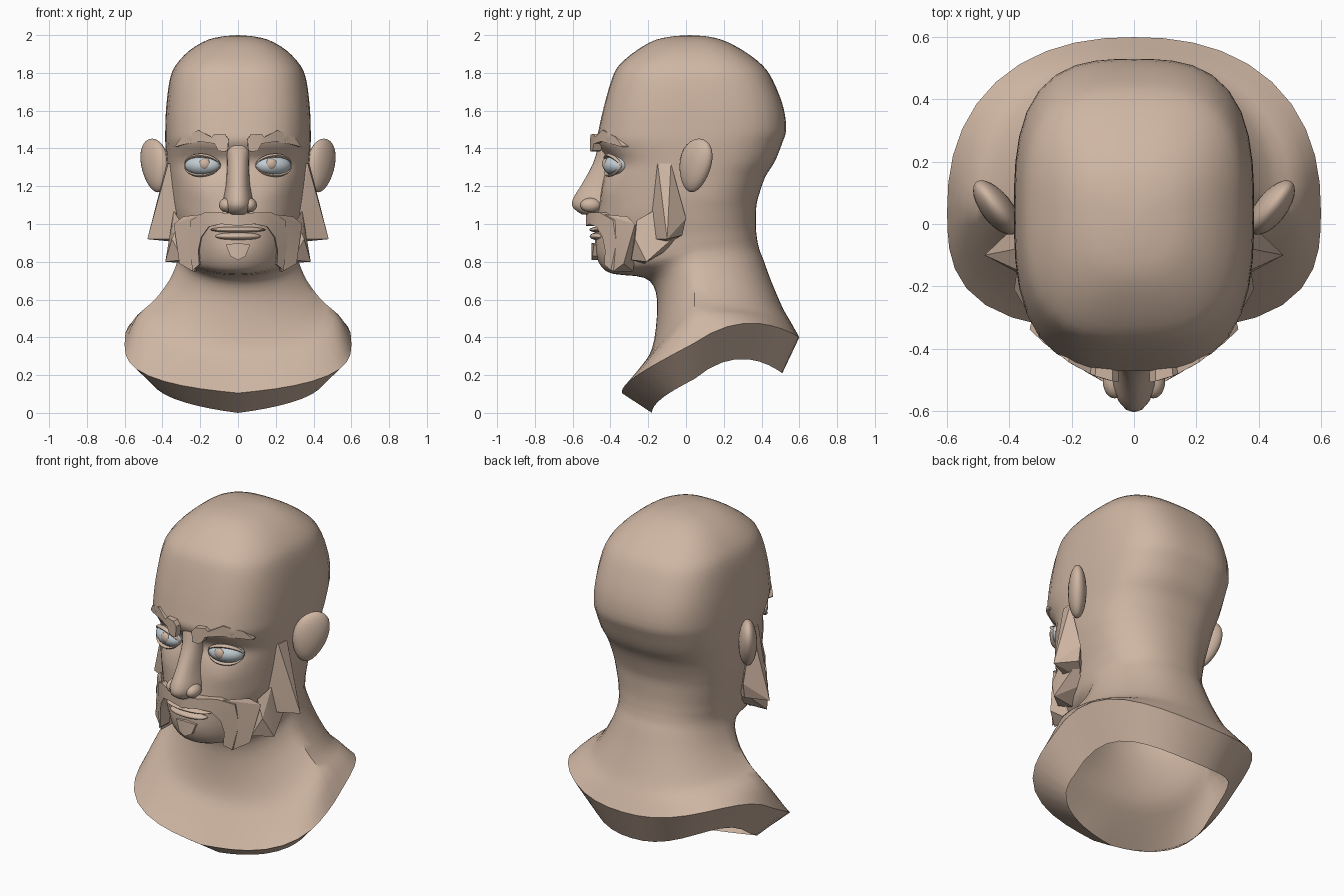
import bpy, bmesh, math
from mathutils import Matrix, Vector

if "Cube" in bpy.data.objects:
    bpy.data.objects.remove(bpy.data.objects["Cube"])


def material(name, colour):
    mat = bpy.data.materials.new(name)
    mat.use_nodes = True
    mat.diffuse_color = (*colour, 1)
    mat.node_tree.nodes["Principled BSDF"].inputs["Base Color"].default_value = (*colour, 1)
    return mat


SKIN = material("skin", (0.62, 0.465, 0.365))
EYE = material("eye_grey_blue", (0.55, 0.62, 0.66))


def finish(name, bm, mat=SKIN, mirror=False, angle=35):
    """Turn a bmesh into an object, with optional left/right mirroring."""
    bmesh.ops.recalc_face_normals(bm, faces=bm.faces[:])
    mesh = bpy.data.meshes.new(name)
    bm.to_mesh(mesh)
    bm.free()
    mesh.materials.append(mat)
    mesh.shade_smooth()
    mesh.set_sharp_from_angle(angle=math.radians(angle))
    obj = bpy.data.objects.new(name, mesh)
    bpy.context.scene.collection.objects.link(obj)
    if mirror:
        obj.modifiers.new("mirror", "MIRROR")
    return obj


def superellipse(angle, power):
    """Unit rounded-box outline; angle zero faces the front."""
    s, c = math.sin(angle), math.cos(angle)
    k = (abs(s) ** power + abs(c) ** power) ** (-1 / power)
    return s * k, c * k


def loft(bm, rings):
    loops = [[bm.verts.new(p) for p in ring] for ring in rings]
    n = len(loops[0])
    for a, b in zip(loops, loops[1:]):
        for i in range(n):
            j = (i + 1) % n
            bm.faces.new((a[i], a[j], b[j], b[i]))
    return loops


def ellipsoid(name, centre, radii, yaw=0, lean=0, taper=0, mat=SKIN, mirror=False):
    bm = bmesh.new()
    bmesh.ops.create_uvsphere(bm, u_segments=24, v_segments=14, radius=1)
    turn = Matrix.Rotation(math.radians(yaw), 3, "Z")
    for v in bm.verts:
        p = Vector(v.co[i] * radii[i] for i in range(3))
        p.y = p.y * (1 + taper * v.co.z) + lean * p.z
        v.co = turn @ p + Vector(centre)
    return finish(name, bm, mat, mirror, 80)


def strip(name, tops, bottoms, depth, thick, mirror=True):
    """Raised band between two x, z lines, wrapped round the face by a depth rule."""
    bm = bmesh.new()
    rings = []
    for (xt, zt), (xb, zb) in zip(tops, bottoms):
        rings.append([(xt, depth(xt), zt), (xb, depth(xb), zb),
                      (xb * .97, depth(xb) + thick, zb), (xt * .97, depth(xt) + thick, zt)])
    loops = loft(bm, rings)
    bm.faces.new(loops[0])
    bm.faces.new(loops[-1])
    return finish(name, bm, SKIN, mirror, 25)


def tuft(name, points):
    bm = bmesh.new()
    for p in points:
        bm.verts.new(p)
    hull = bmesh.ops.convex_hull(bm, input=bm.verts[:])
    loose = {v for v in hull["geom_interior"] if isinstance(v, bmesh.types.BMVert)}
    bmesh.ops.delete(bm, geom=list(loose), context="VERTS")
    return finish(name, bm, SKIN, True, 15)


# Head, neck and bust: rings of height at front, side, back; half width;
# front depth, back depth; squareness at the front
skull = [(1.995, .07, -.06, .1), (1.975, .16, -.16, .19), (1.92, .255, -.26, .3), (1.84, .33, -.355, .405),
         (1.76, .362, -.395, .46), (1.62, .38, -.435, .515), (1.5, .385, -.462, .53),
         (1.43, .385, -.47, .51), (1.33, .378, -.415, .47), (1.25, .372, -.435, .42),
         (1.15, .365, -.455, .385)]
rows = [(z, z, z, w, f, b, 2.3 + .7 * math.sin(math.pi * i / 10)) for i, (z, w, f, b) in enumerate(skull)]
rows += [(1.05, 1.08, 1.1, .352, -.47, .373, 2.3), (.95, 1.01, 1.04, .338, -.48, .37, 2.1),
         (.85, .95, .98, .325, -.48, .37, 2), (.77, .9, .93, .318, -.445, .375, 2),
         (.735, .87, .9, .314, -.38, .38, 2), (.715, .84, .86, .314, -.22, .39, 2),
         (.64, .79, .81, .325, -.16, .41, 2), (.5, .7, .7, .365, -.155, .45, 2),
         (.34, .6, .56, .44, -.18, .51, 2.3), (.24, .51, .48, .535, -.24, .555, 2.7),
         (.105, .37, .4, .6, -.34, .6, 3)]
inner_rim = (0, .18, .21, .45, -.18, .51, 2.6)
SEGMENTS = 40


def smooth_rows(rows, steps=3):
    out = []
    for i in range(len(rows) - 1):
        a, b = rows[max(i - 1, 0)], rows[i]
        c, d = rows[i + 1], rows[min(i + 2, len(rows) - 1)]
        for s in range(steps):
            t = s / steps
            out.append(tuple(
                q + t / 2 * (r - p + t * (2 * p - 5 * q + 4 * r - u + t * (3 * (q - r) + u - p)))
                for p, q, r, u in zip(a, b, c, d)))
    return out + [rows[-1]]


def blob(x, z, cx, cz, rx, rz):
    return math.exp(-((abs(x) - cx) / rx) ** 2 - ((z - cz) / rz) ** 2)


def body_ring(row):
    zf, zs, zb, w, yf, yb, power = row
    mid = .045
    flare = max(0, min(1, (.57 - zs) / .2))
    back_power = max(power, 2.3) if zs > .7 else 2.3
    ring = []
    for i in range(SEGMENTS):
        angle = math.tau * i / SEGMENTS
        s, c = superellipse(angle, power if math.cos(angle) > 0 else back_power)
        x, a = w * s, abs(c)
        y = mid + (yf - mid if c > 0 else yb - mid) * a
        z = zs + ((zf if c > 0 else zb) - zs) * a
        if c < 0:
            z += .36 * flare * a * (1 - a)
        else:
            z += .06 * flare * a * abs(s)
        if c > 0 and zs > 1:
            # Eye sockets and cheekbones
            y += .025 * blob(x, z, .17, 1.34, .09, .06)
            y -= .02 * blob(x, z, .2, 1.17, .09, .07)
        ring.append((x, y, z))
    return ring


bm = bmesh.new()
loops = loft(bm, [body_ring(r) for r in smooth_rows(rows) + [inner_rim]])
crown = bm.verts.new((0, .02, 2))
for i in range(SEGMENTS):
    bm.faces.new((crown, loops[0][i], loops[0][(i + 1) % SEGMENTS]))
finish("head_and_bust", bm, angle=40)

# Nose: height, half width, front depth
bm = bmesh.new()
profile = [(1.48, .07, -.445), (1.4, .065, -.468), (1.34, .058, -.485), (1.28, .06, -.512),
           (1.2, .066, -.558), (1.13, .08, -.6), (1.085, .08, -.598), (1.05, .055, -.55)]
nose = []
for z, w, front in smooth_rows(profile, 2):
    ring = [superellipse(math.tau * i / 20, 2.1) for i in range(20)]
    nose.append([(w * s, -.41 + (front + .41) * c, z) for s, c in ring])
ends = loft(bm, nose)
bm.faces.new(ends[0])
bm.faces.new(ends[-1])
finish("nose", bm, angle=60)
ellipsoid("nostril_wings", (.062, -.505, 1.1), (.038, .055, .038), mirror=True)

# Eyes with irises and lids
eye_centre = Vector((.185, -.37, 1.31))
ellipsoid("eyes", eye_centre, (.1, .065, .054), 20, mat=EYE, mirror=True)
ellipsoid("irises", eye_centre + Vector((-.008, -.055, .008)), (.03, .019, .03), 9, mirror=True)


def eyelid(name, height, thick):
    bm = bmesh.new()
    turn = Matrix.Rotation(math.radians(20), 3, "Z")
    rings = []
    for i in range(13):
        a = math.pi * i / 12
        r = thick * (.35 + .65 * math.sin(a))
        mid = Vector((.1 * math.cos(a), -.006 - .036 * math.sin(a), height * math.sin(a)))
        out = Vector((0, 0, math.copysign(1, height)))
        rings.append([eye_centre + turn @ (mid + r * (out * math.sin(b) + Vector((0, 1.6 * math.cos(b), 0))))
                      for b in (math.tau * k / 8 for k in range(8))])
    loft(bm, rings)
    finish(name, bm, mirror=True, angle=60)


eyelid("upper_lids", .053, .01)
eyelid("lower_lids", -.053, .008)

# Ears
ellipsoid("ears", (.44, .05, 1.31), (.05, .1, .142), -38, .17, .2, mirror=True)

# Eyebrows
strip("eyebrows",
      [(.05, 1.45), (.07, 1.474), (.125, 1.477), (.14, 1.46), (.21, 1.497), (.3, 1.46), (.335, 1.412)],
      [(.055, 1.387), (.08, 1.383), (.105, 1.388), (.125, 1.425), (.2, 1.437), (.29, 1.42), (.335, 1.407)],
      lambda x: -.512 + 1.55 * x * x, .045)

# Moustache, lips and chin patch
strip("moustache",
      [(0, 1.055), (.09, 1.06), (.18, 1.06), (.25, 1.02), (.265, .9), (.24, .755)],
      [(0, .99), (.09, 1), (.155, .985), (.195, .93), (.21, .86), (.205, .785)],
      lambda x: -.53 + 2.3 * x * x, .08)
ellipsoid("upper_lip", (0, -.455, .97), (.145, .057, .016))
ellipsoid("lower_lip", (0, -.455, .935), (.12, .055, .022))
strip("chin_patch", [(-.065, .89), (0, .9), (.065, .89)], [(-.04, .83), (0, .81), (.04, .83)],
      lambda x: -.5 + 3 * x * x, .05, mirror=False)

# Beard tufts and sideburns
tuft("sideburns", [(.37, -.15, 1.32), (.378, -.08, 1.32), (.3, -.16, 1.32), (.33, -.18, 1.05), (.375, -.055, 1.22),
                   (.375, 0, 1.03), (.36, -.16, .92), (.48, -.1, .92), (.37, -.02, .94), (.28, -.1, .9)])
tuft("jaw_tufts", [(.34, -.17, 1.07), (.31, -.26, 1.02), (.385, -.21, .8), (.29, -.29, .81),
                   (.28, -.1, .86), (.24, -.22, .79), (.36, -.04, .95), (.35, -.27, .92)])
tuft("chin_tufts", [(.2, -.43, 1.05), (.29, -.31, 1.04), (.34, -.27, 1), (.31, -.33, .79),
                    (.23, -.39, .745), (.22, -.28, .75), (.2, -.4, .9), (.24, -.25, .95)])
